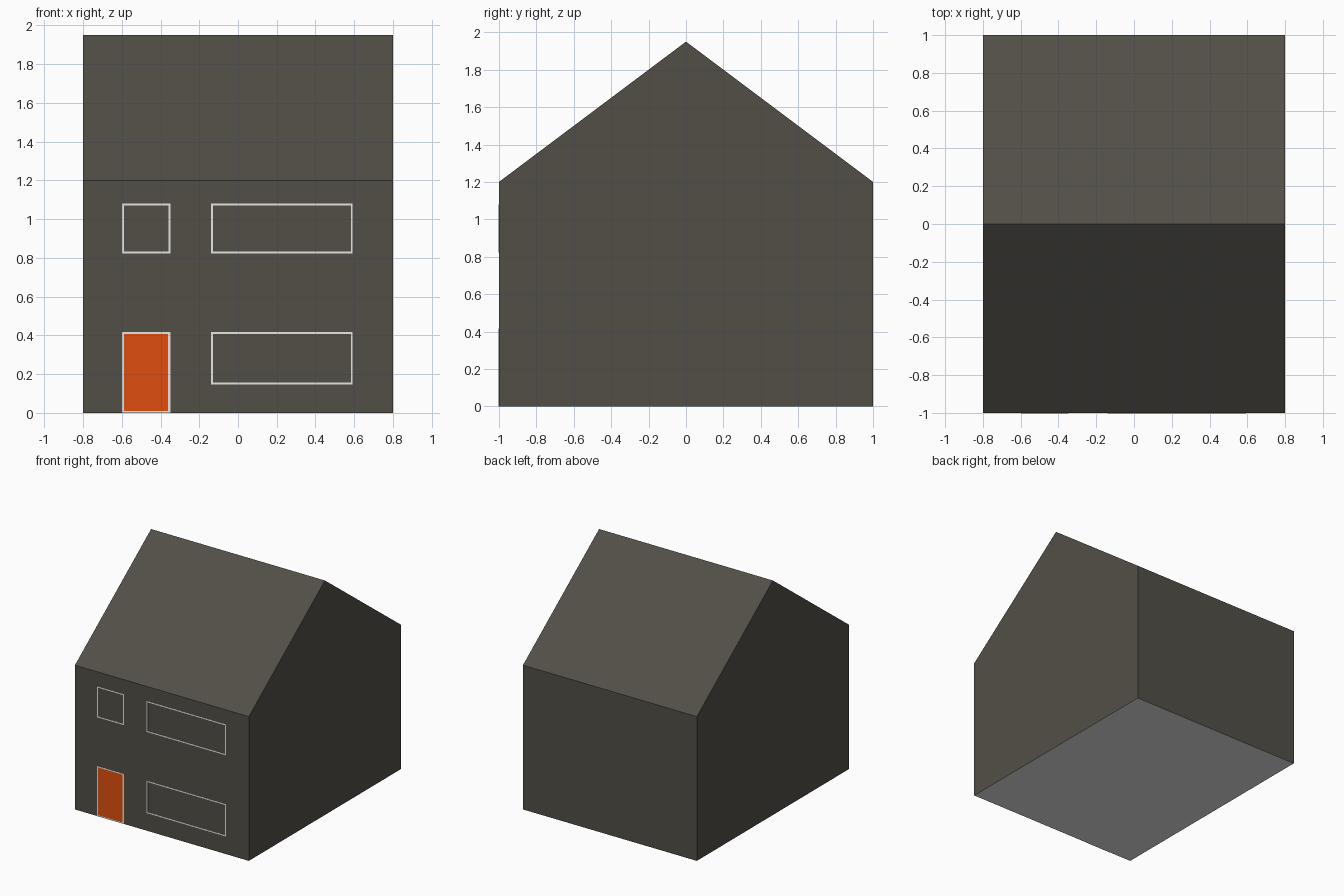
import bpy
import bmesh

if "Cube" in bpy.data.objects:
    bpy.data.objects.remove(bpy.data.objects["Cube"])


def material(name, colour):
    m = bpy.data.materials.new(name)
    m.diffuse_color = (*colour, 1.0)
    m.use_nodes = True
    m.node_tree.nodes["Principled BSDF"].inputs["Base Color"].default_value = m.diffuse_color
    return m


dark = material("dark_cladding", (0.084, 0.078, 0.063))
white = material("off_white", (0.83, 0.83, 0.82))
orange = material("orange_paint", (0.745, 0.078, 0.005))


def finish(name, bm, mats):
    bmesh.ops.recalc_face_normals(bm, faces=bm.faces)
    mesh = bpy.data.meshes.new(name)
    bm.to_mesh(mesh)
    bm.free()
    for m in mats:
        mesh.materials.append(m)
    obj = bpy.data.objects.new(name, mesh)
    bpy.context.collection.objects.link(obj)
    return obj


def add_box(bm, x0, x1, z0, z1, y0=-1.002, y1=-0.998):
    verts = bmesh.ops.create_cube(bm, size=1)["verts"]
    for v in verts:
        v.co.x = x1 if v.co.x > 0 else x0
        v.co.y = y1 if v.co.y > 0 else y0
        v.co.z = z1 if v.co.z > 0 else z0


def frame(name, x0, x1, z0, z1, w=0.01, right=0.01):
    """Thin rectangular outline on the front wall."""
    bm = bmesh.new()
    add_box(bm, x0, x0 + w, z0, z1)
    add_box(bm, x1 - right, x1, z0, z1)
    add_box(bm, x0 + w, x1 - right, z0, z0 + w)
    add_box(bm, x0 + w, x1 - right, z1 - w, z1)
    finish(name, bm, [white])


# House body: gable profile extruded along x, pale underside
bm = bmesh.new()
profile = [(-1, 0), (1, 0), (1, 1.2), (0, 1.95), (-1, 1.2)]
gable = bm.faces.new([bm.verts.new((-0.8, y, z)) for y, z in profile])
ext = bmesh.ops.extrude_face_region(bm, geom=[gable], use_keep_orig=True)
moved = [g for g in ext["geom"] if isinstance(g, bmesh.types.BMVert)]
bmesh.ops.translate(bm, vec=(1.6, 0, 0), verts=moved)
bmesh.ops.recalc_face_normals(bm, faces=bm.faces)
for f in bm.faces:
    f.material_index = 1 if f.normal.z < -0.9 else 0
finish("house_body", bm, [dark, white])

# Window outlines
frame("small_window_frame", -0.598, -0.348, 0.822, 1.08)
frame("upper_window_frame", -0.14, 0.592, 0.822, 1.08)
frame("lower_window_frame", -0.14, 0.592, 0.147, 0.417)

# Door and its outline
frame("door_frame", -0.598, -0.348, 0.0, 0.417, right=0.014)
bm = bmesh.new()
add_box(bm, -0.588, -0.362, 0.01, 0.407)
finish("door", bm, [orange])
